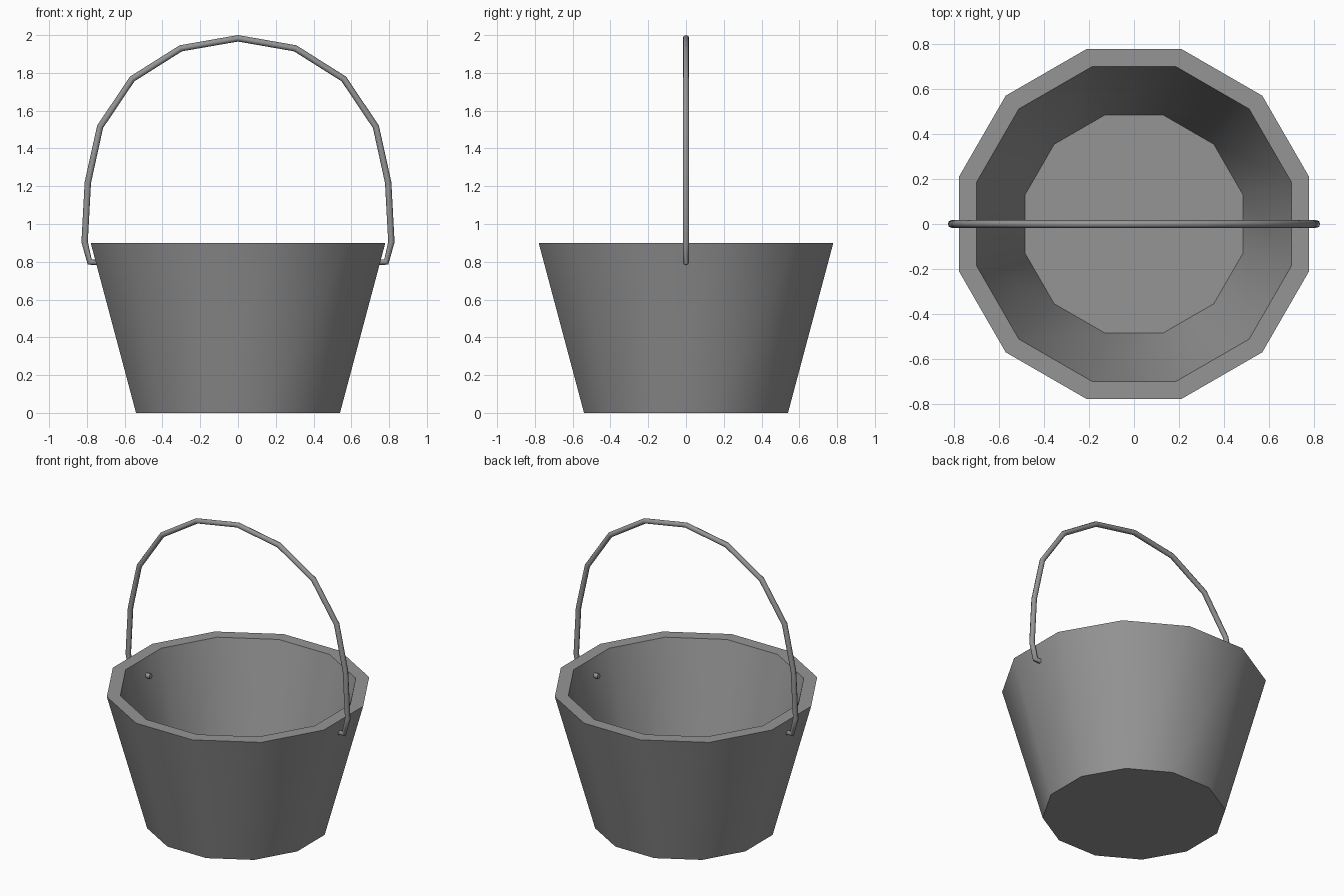
import bpy
import bmesh
from math import cos, sin, tau, radians

cube = bpy.data.objects.get("Cube")
if cube:
    bpy.data.objects.remove(cube, do_unlink=True)

SIDES = 12

# Single grey metal
metal = bpy.data.materials.new("grey metal")
metal.use_nodes = True
grey = (0.3, 0.3, 0.3, 1)
metal.diffuse_color = grey
metal.node_tree.nodes["Principled BSDF"].inputs["Base Color"].default_value = grey


def smooth(obj, angle):
    bpy.ops.object.select_all(action="DESELECT")
    obj.select_set(True)
    bpy.context.view_layer.objects.active = obj
    bpy.ops.object.shade_smooth_by_angle(angle=radians(angle))


# Bucket: outer wall, rim, inner wall and floor; sizes are measured to the flats
profile = [(0.54, 0), (0.78, 0.9), (0.70, 0.9), (0.485, 0.09)]
bm = bmesh.new()
rings = []
for flat, z in profile:
    r = flat / cos(tau / SIDES / 2)
    rings.append([bm.verts.new((r * cos(a), r * sin(a), z))
                  for a in (tau * (i + 0.5) / SIDES for i in range(SIDES))])
for low, high in zip(rings, rings[1:]):
    for i in range(SIDES):
        j = (i + 1) % SIDES
        bm.faces.new((low[i], low[j], high[j], high[i]))
bm.faces.new(rings[0])
bm.faces.new(rings[-1])
bmesh.ops.recalc_face_normals(bm, faces=bm.faces)
mesh = bpy.data.meshes.new("bucket")
bm.to_mesh(mesh)
bm.free()
mesh.materials.append(metal)
bucket = bpy.data.objects.new("bucket", mesh)
bpy.context.collection.objects.link(bucket)
smooth(bucket, 40)

# Handle: bent rod whose ends pass through the walls
half = [(0.645, 0.798), (0.785, 0.798), (0.812, 0.905), (0.795, 1.22),
        (0.73, 1.515), (0.56, 1.768), (0.303, 1.93)]
path = [(-x, z) for x, z in half] + [(0, 1.983)] + half[::-1]
curve = bpy.data.curves.new("handle", "CURVE")
curve.dimensions = "3D"
curve.bevel_depth = 0.017
curve.bevel_resolution = 2
curve.use_fill_caps = True
spline = curve.splines.new("POLY")
spline.points.add(len(path) - 1)
for point, (x, z) in zip(spline.points, path):
    point.co = (x, 0, z, 1)
curve.materials.append(metal)
handle = bpy.data.objects.new("handle", curve)
bpy.context.collection.objects.link(handle)
bpy.ops.object.select_all(action="DESELECT")
handle.select_set(True)
bpy.context.view_layer.objects.active = handle
bpy.ops.object.convert(target="MESH")
smooth(bpy.context.view_layer.objects.active, 50)
